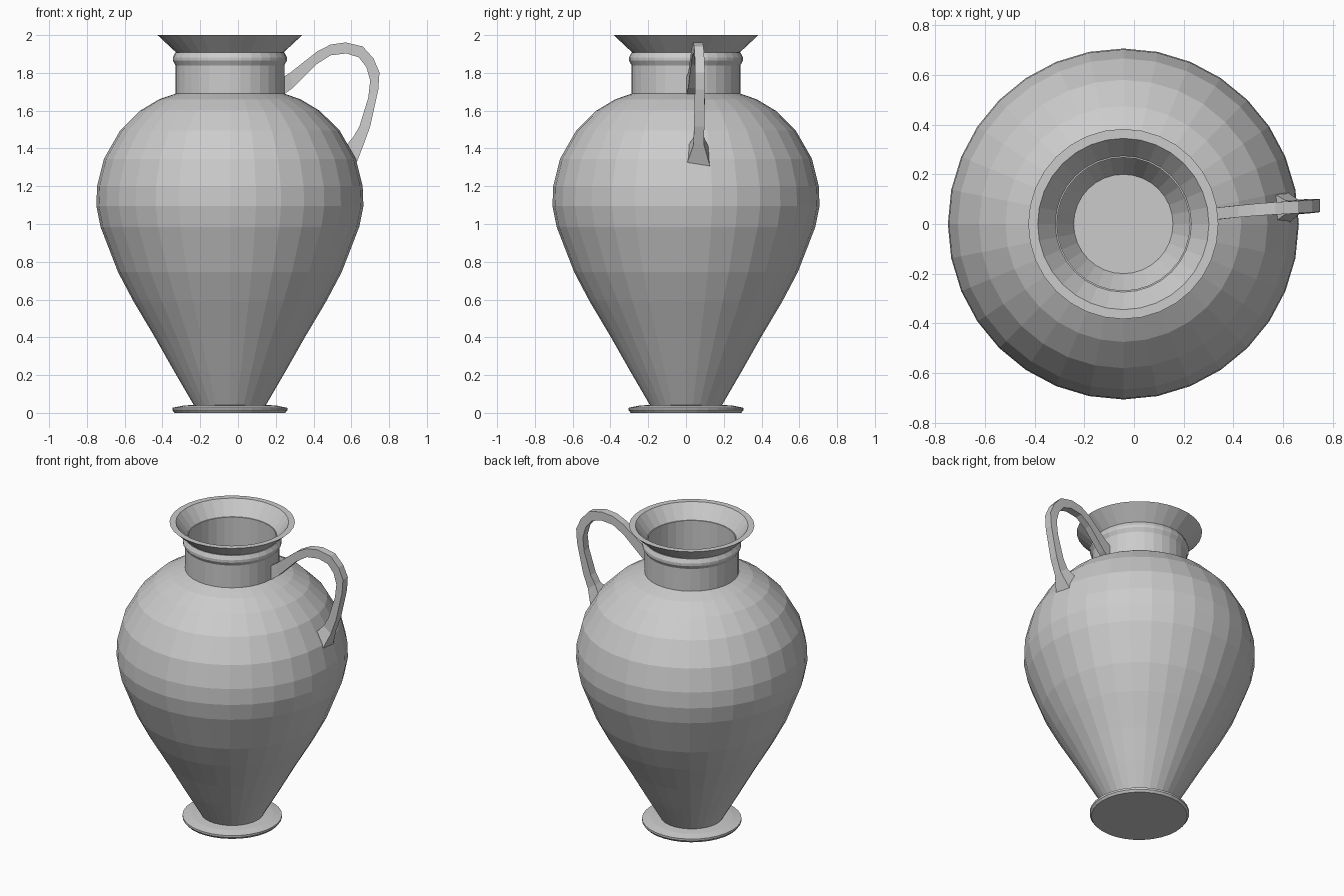
import bpy, bmesh, math

SEGMENTS = 32
AXIS_X = -0.043          # the vase axis sits left of centre because of the handle

clay = bpy.data.materials.new("grey clay")
clay.diffuse_color = (0.6, 0.6, 0.6, 1)


def finish(name, bm):
    bmesh.ops.recalc_face_normals(bm, faces=bm.faces)
    mesh = bpy.data.meshes.new(name)
    bm.to_mesh(mesh)
    bm.free()
    mesh.materials.append(clay)
    obj = bpy.data.objects.new(name, mesh)
    bpy.context.collection.objects.link(obj)
    return obj


def bridge(bm, rings, closed):
    """Join successive rings with quads; close the loop or cap both ends."""
    n = len(rings[0])
    pairs = list(zip(rings, rings[1:]))
    if closed:
        pairs.append((rings[-1], rings[0]))
    for a, b in pairs:
        for i in range(n):
            j = (i + 1) % n
            bm.faces.new((a[i], a[j], b[j], b[i]))
    if not closed:
        bm.faces.new(rings[0])
        bm.faces.new(rings[-1])


def lathe(name, profile, closed=False):
    bm = bmesh.new()
    rings = []
    for r, z in profile:
        angles = [2 * math.pi * i / SEGMENTS for i in range(SEGMENTS)]
        rings.append([bm.verts.new((AXIS_X + r * math.cos(a), r * math.sin(a), z))
                      for a in angles])
    bridge(bm, rings, closed)
    return finish(name, bm)


# Foot: thin disc
lathe("foot", [(0.293, 0.0), (0.304, 0.014), (0.304, 0.027), (0.25, 0.038), (0.19, 0.043)])

# Body: outer wall up to the shoulder, inner wall back down to the floor
outer = [(0.19, 0.04), (0.295, 0.22), (0.397, 0.4), (0.51, 0.59), (0.592, 0.745),
         (0.685, 0.985), (0.707, 1.095), (0.703, 1.2), (0.667, 1.345),
         (0.581, 1.495), (0.475, 1.6), (0.375, 1.66), (0.288, 1.69)]
inner = [(r - 0.016, z - 0.004) for r, z in reversed(outer[1:])]
lathe("body", outer + inner + [(0.2, 0.085)])

# Neck: straight wall with a raised collar
lathe("neck", [(0.288, 1.685), (0.288, 1.84), (0.302, 1.865), (0.302, 1.882),
               (0.289, 1.908), (0.268, 1.908), (0.268, 1.685)], closed=True)

# Lip: flared rim
lathe("lip", [(0.276, 1.9), (0.383, 2.0), (0.345, 2.0), (0.268, 1.9)], closed=True)

# Handle: (outer x, outer z, inner x, inner z, y min, y max) along the strap
sections = [
    (0.235, 1.775, 0.235, 1.68, 0.0, 0.055),
    (0.275, 1.80, 0.29, 1.72, 0.012, 0.06),
    (0.42, 1.914, 0.415, 1.845, 0.027, 0.075),
    (0.49, 1.95, 0.49, 1.893, 0.033, 0.082),
    (0.57, 1.961, 0.574, 1.903, 0.038, 0.088),
    (0.66, 1.94, 0.64, 1.882, 0.043, 0.093),
    (0.717, 1.877, 0.68, 1.83, 0.047, 0.097),
    (0.749, 1.803, 0.70, 1.76, 0.048, 0.1),
    (0.743, 1.713, 0.69, 1.67, 0.047, 0.1),
    (0.70, 1.517, 0.643, 1.517, 0.042, 0.097),
    (0.665, 1.42, 0.61, 1.46, 0.04, 0.095),
    (0.62, 1.305, 0.555, 1.395, 0.0, 0.127),
]
bm = bmesh.new()
rings = [[bm.verts.new(p) for p in ((ox, y0, oz), (ox, y1, oz), (ix, y1, iz), (ix, y0, iz))]
         for ox, oz, ix, iz, y0, y1 in sections]
bridge(bm, rings, closed=False)
finish("handle", bm)
